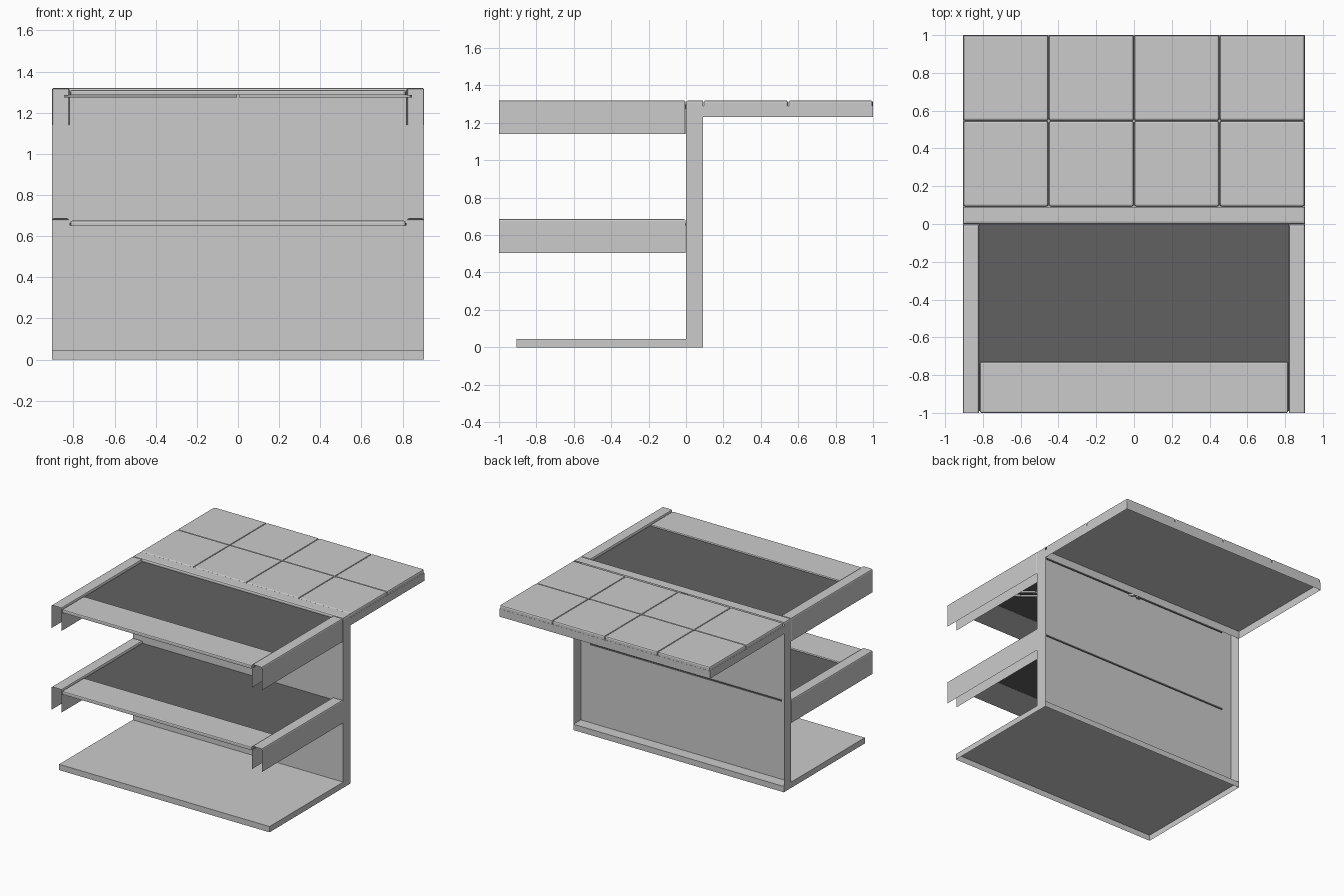
import bpy, bmesh, math
from mathutils import Vector

if "Cube" in bpy.data.objects:
    bpy.data.objects.remove(bpy.data.objects["Cube"])

dark = bpy.data.materials.new("dark_panel")
dark.diffuse_color = (0.12, 0.12, 0.12, 1)
dark.use_nodes = True
dark.node_tree.nodes["Principled BSDF"].inputs["Base Color"].default_value = dark.diffuse_color


def shell(name, lo, hi, open_sides=(), bevel=0.0, corners=False, mat=None):
    """Box between two corners; open_sides are removed faces such as '-z'."""
    lo, hi = Vector(lo), Vector(hi)
    bm = bmesh.new()
    bmesh.ops.create_cube(bm, size=1)
    for v in bm.verts:
        v.co = Vector([(lo[i] + hi[i]) / 2 + v.co[i] * (hi[i] - lo[i]) for i in range(3)])
    bm.normal_update()
    axes = {"x": 0, "y": 1, "z": 2}
    gone = [f for f in bm.faces for s in open_sides
            if f.normal[axes[s[1]]] * (1 if s[0] == "+" else -1) > 0.9]
    bmesh.ops.delete(bm, geom=gone, context="FACES")
    if bevel:
        def wanted(e):
            tops = sum(v.co.z > hi.z - 1e-5 for v in e.verts)
            return len(e.link_faces) == 2 and (tops == 2 or (corners and tops == 1))
        bmesh.ops.bevel(bm, geom=[e for e in bm.edges if wanted(e)], offset=bevel,
                        segments=2, profile=0.5, affect="EDGES")
    me = bpy.data.meshes.new(name)
    bm.to_mesh(me)
    bm.free()
    ob = bpy.data.objects.new(name, me)
    bpy.context.collection.objects.link(ob)
    if mat:
        me.materials.append(mat)
    return ob


W, INNER, TOP = 0.905, 0.82, 1.32

# Hollow floor plate and hollow upright wall, open at the back
shell("floor_plate", (-W, -W, 0), (W, 0.09, 0.045), ["-z"])
shell("upright_wall", (-W, 0, 0.045), (W, 0.09, TOP), ["-z", "+y"], 0.012)

# Counter: open-bottomed skirt with a grid of bevelled tiles on it
shell("counter_skirt", (-W, 0.09, 1.23), (W, 1, 1.29), ["-z"])
for i in range(4):
    for j in range(2):
        x0, y0 = -W + i * W / 2, 0.092 + j * 0.454
        shell(f"counter_tile_{i}_{j}", (x0 + 0.001, y0 + 0.001, 1.29),
              (x0 + W / 2 - 0.001, y0 + 0.453, TOP), ["-z"], 0.011, True)

# Two shelves: channel rails, front board and dark recessed panel
for label, z in (("lower", 0.685), ("upper", TOP)):
    for side, x0, x1 in (("left", -W, -INNER), ("right", INNER, W)):
        shell(f"{label}_{side}_rail", (x0, -1, z - 0.18), (x1, -0.002, z),
              ["-z", "-y"], 0.01, label == "upper")
    shell(f"{label}_front_board", (-0.815, -1, z - 0.035), (0.815, -0.73, z - 0.01),
          [], 0.008, True)
    shell(f"{label}_shelf_panel", (-INNER, -0.99, z - 0.034), (INNER, 0.006, z - 0.022),
          mat=dark)

# Thin diagonal braces under the upper shelf
for s in (-1, 1):
    for k, dy in enumerate((0.0, -0.07)):
        a, b = Vector((s * 0.01, 0.02 + dy, 1.28)), Vector((s * 0.84, -0.60 + dy, 1.28))
        d = b - a
        ob = shell(f"brace_{'left' if s < 0 else 'right'}_{k}",
                   (-d.length / 2, -0.008, -0.006), (d.length / 2, 0.008, 0.006))
        ob.location = (a + b) / 2
        ob.rotation_euler = (0, 0, math.atan2(d.y, d.x))
